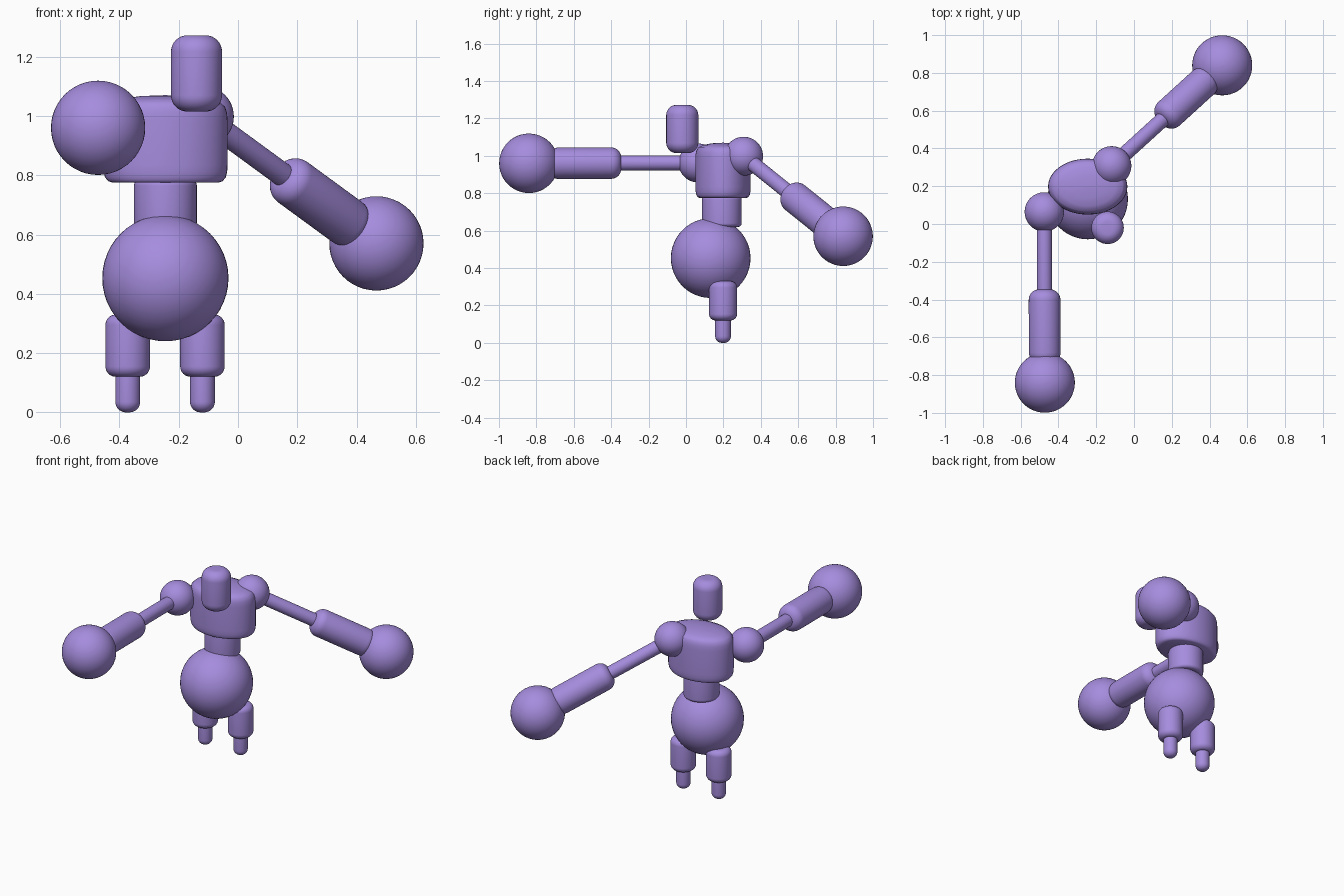
import bpy, math
from mathutils import Vector

if "Cube" in bpy.data.objects:
    bpy.data.objects.remove(bpy.data.objects["Cube"])

lilac = bpy.data.materials.new("lilac")
lilac.diffuse_color = (0.38, 0.265, 0.73, 1)
lilac.use_nodes = True
lilac.node_tree.nodes["Principled BSDF"].inputs["Base Color"].default_value = lilac.diffuse_color
SEG = 48


def finish(name, mesh):
    mesh.materials.append(lilac)
    mesh.shade_smooth()
    obj = bpy.data.objects.new(name, mesh)
    bpy.context.collection.objects.link(obj)
    return obj


def lathe(name, profile):
    """Revolve (radius, height) points around z, closing both ends with a cap."""
    verts, faces = [], []
    for r, z in profile:
        for i in range(SEG):
            a = 2 * math.pi * i / SEG
            verts.append((r * math.cos(a), r * math.sin(a), z))
    for k in range(len(profile) - 1):
        for i in range(SEG):
            j = (i + 1) % SEG
            faces.append((k * SEG + i, k * SEG + j, (k + 1) * SEG + j, (k + 1) * SEG + i))
    last = (len(profile) - 1) * SEG
    faces.append(tuple(range(SEG - 1, -1, -1)))
    faces.append(tuple(last + i for i in range(SEG)))
    mesh = bpy.data.meshes.new(name)
    mesh.from_pydata(verts, [], faces)
    return finish(name, mesh)


def rounded_rod(name, start, end, radius, bevel):
    """Cylinder with rounded rims running from start to end."""
    start, end = Vector(start), Vector(end)
    length = (end - start).length
    angles = [math.pi / 2 * k / 8 for k in range(9)]
    low = [(radius - bevel + bevel * math.sin(a), bevel - bevel * math.cos(a)) for a in angles]
    high = [(r, length - z) for r, z in reversed(low)]
    obj = lathe(name, low + high)
    obj.location = start
    obj.rotation_euler = (end - start).to_track_quat('Z', 'Y').to_euler()
    return obj


def ball(name, center, radius):
    n = 24
    profile = [(max(radius * math.sin(math.pi * k / n), 0.0005), -radius * math.cos(math.pi * k / n))
               for k in range(n + 1)]
    obj = lathe(name, profile)
    obj.location = center
    return obj


# Head
rounded_rod("head", (-0.14, -0.02, 1.015), (-0.14, -0.02, 1.272), 0.086, 0.055)

# Chest: oval drum with a gently domed top
chest = lathe("chest", [(0.85, 0.775), (0.92, 0.78), (0.97, 0.793), (0.993, 0.812), (1, 0.835),
                        (1, 0.985), (0.99, 1.01), (0.96, 1.03), (0.88, 1.046), (0.7, 1.058),
                        (0.4, 1.067), (0.02, 1.07)])
chest.scale = (0.21, 0.148, 1)
chest.location = (-0.245, 0.198, 0)

# Waist and belly
rounded_rod("waist", (-0.245, 0.192, 0.62), (-0.245, 0.192, 0.785), 0.106, 0.02)
ball("belly", (-0.245, 0.132, 0.453), 0.213)

# Legs
for side, x in (("left", -0.372), ("right", -0.12)):
    rounded_rod(side + "_thigh", (x, 0.198, 0.12), (x, 0.198, 0.33), 0.075, 0.035)
    rounded_rod(side + "_foot", (x, 0.198, 0), (x, 0.198, 0.2), 0.042, 0.036)

# Arms: shoulder ball, thin upper arm, thick forearm, ball hand
for side, shoulder, hand in (("left", (-0.475, 0.064, 0.962), (-0.472, -0.84, 0.96)),
                             ("right", (-0.118, 0.308, 0.998), (0.467, 0.84, 0.57))):
    s, h = Vector(shoulder), Vector(hand)
    d = (h - s).normalized()
    ball(side + "_shoulder", s, 0.104)
    rounded_rod(side + "_upper_arm", s, s + d * 0.46, 0.04, 0.015)
    rounded_rod(side + "_forearm", s + d * 0.41, s + d * 0.80, 0.084, 0.055)
    ball(side + "_hand", h, 0.159)
